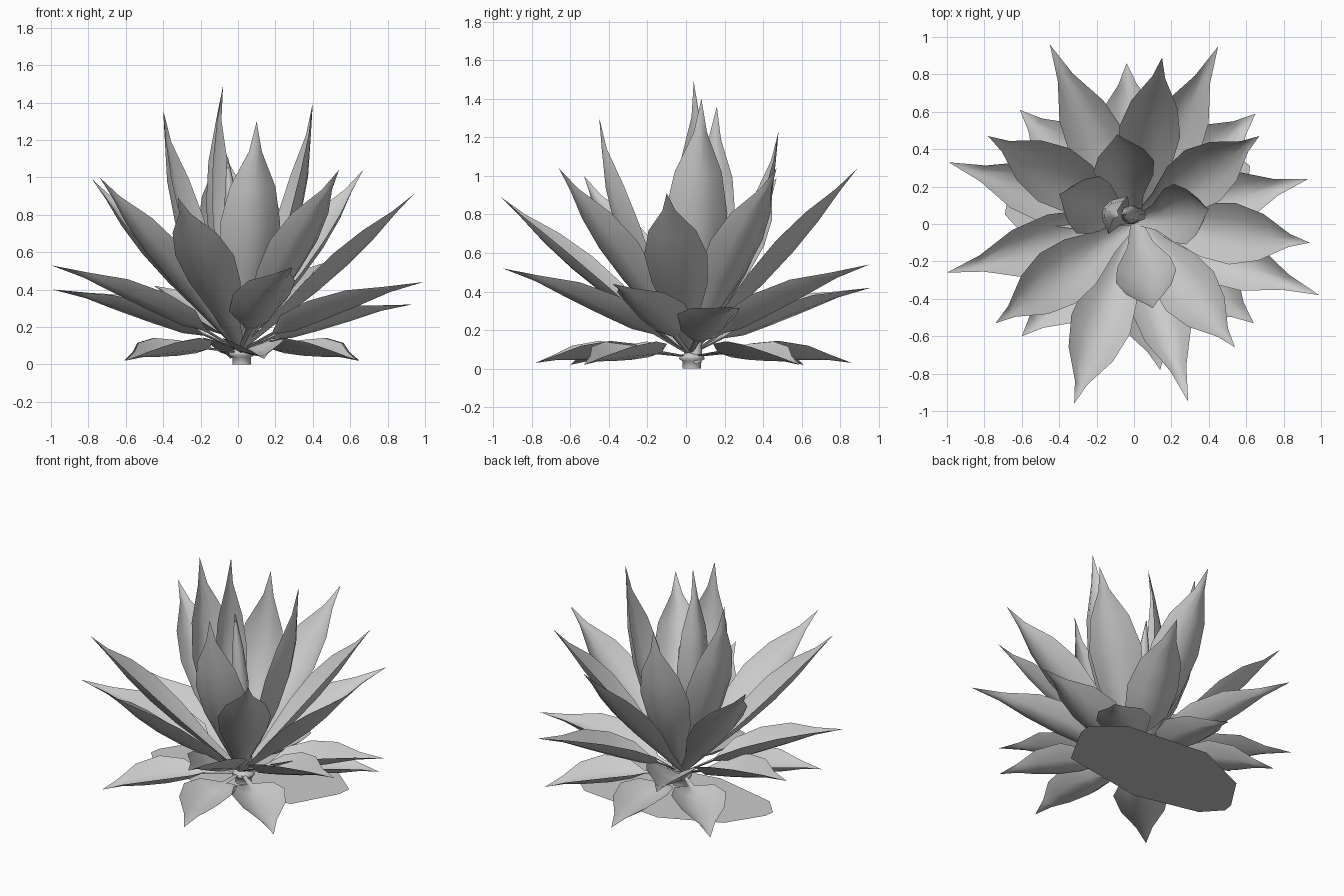
import bpy, bmesh, math
from mathutils import Vector

if "Cube" in bpy.data.objects:
    bpy.data.objects.remove(bpy.data.objects["Cube"])

grey = bpy.data.materials.new("plain_grey")
grey.diffuse_color = (0.6, 0.6, 0.6, 1)
grey.use_nodes = True
grey.node_tree.nodes["Principled BSDF"].inputs["Base Color"].default_value = grey.diffuse_color


def finish(bm, name, smooth=True):
    me = bpy.data.meshes.new(name)
    bm.normal_update()
    bm.to_mesh(me)
    bm.free()
    ob = bpy.data.objects.new(name, me)
    bpy.context.collection.objects.link(ob)
    me.materials.append(grey)
    for p in me.polygons:
        p.use_smooth = smooth
    return ob


# (position along leaf, full width) outlines
TALL = [(0, .05), (.2, .14), (.4, .29), (.57, .33), (.73, .25), (.88, .07), (1, 0)]
LOW = [(0, .02), (.19, .04), (.29, .27), (.45, .32), (.64, .26), (.82, .09), (1, 0)]
FALLEN = [(0, .02), (.26, .04), (.36, .25), (.52, .34), (.7, .27), (.85, .1), (1, 0)]


def leaf(name, tip, ctrl, outline, cup, width=1.0, base_z=.07):
    """Cupped leaf blade; ctrl = middle control point as (radius share, height)."""
    tip = Vector(tip)
    base = Vector((.01, .02, base_z))
    c = Vector((tip.x * ctrl[0], tip.y * ctrl[0], ctrl[1]))
    out = Vector((tip.x, tip.y, 0)).normalized()
    side = Vector((-out.y, out.x, 0))
    bm = bmesh.new()
    rows = []
    for t, w in outline:
        p = base * (1 - t) ** 2 + c * 2 * t * (1 - t) + tip * t * t
        d = ((c - base) * (1 - t) + (tip - c) * t).normalized()
        up = d.cross(side).normalized()          # inner / upper face
        w *= width
        if w == 0:
            rows.append([bm.verts.new(p)])
            continue
        rows.append([bm.verts.new(p + side * (s * w / 2) + up * (cup * w * (s * s - .4)))
                     for s in (-1, -.5, 0, .5, 1)])
    for a, b in zip(rows, rows[1:]):
        for i in range(4):
            if len(b) == 1:
                bm.faces.new((a[i], a[i + 1], b[0]))
            else:
                bm.faces.new((a[i], a[i + 1], b[i + 1], b[i]))
    return finish(bm, name)


# upright inner leaves
inner = [(.40, .08, 1.40), (-.40, .16, 1.36), (.10, -.45, 1.30), (-.09, .48, 1.23)]
for i, t in enumerate(inner):
    leaf(f"inner_leaf_{i}", t, (.85, .47 * t[2]), TALL, .28)

# spreading middle leaves
middle = [(.67, .47, 1.04), (.54, -.66, 1.04), (.15, .89, 1.04), (-.74, -.53, 1.0),
          (-.78, .47, .99), (.94, -.10, .91), (-.32, -.96, .89)]
for i, t in enumerate(middle):
    leaf(f"middle_leaf_{i}", t, (.55, .55 * t[2]), TALL, .26)

# low outer leaves
outer = [(-1.0, -.26, .53), (.29, -.95, .52), (.45, .95, .54), (.99, -.38, .44),
         (-.45, .96, .42), (.93, .24, .32), (-.99, .33, .40)]
for i, t in enumerate(outer):
    leaf(f"outer_leaf_{i}", t, (.5, .09 + .57 * t[2]), LOW, .33)

# withered leaves lying on the ground, edges curled up
ground = [(-.04, .86, .03), (-.61, .61, .02), (.65, .59, .02), (.64, -.53, .02),
          (.14, -.78, .03), (-.60, -.60, .02)]
for i, t in enumerate(ground):
    leaf(f"ground_leaf_{i}", t, (.55, .13), FALLEN, .28, 1.0, .06)

# furled central leaf and bud
leaf("central_leaf", (-.08, .04, 1.49), (2.8, .72), TALL, .4, .68)
bm = bmesh.new()
prev = None
for z, r in [(0, .03), (.4, .045), (.65, .05), (.85, .035), (1.08, .003)]:
    x = .04 - .09 * z
    ring = [bm.verts.new((x + r * math.cos(k * math.pi / 4), .05 + r * math.sin(k * math.pi / 4), z + .03))
            for k in range(8)]
    if prev:
        for k in range(8):
            bm.faces.new((prev[k], prev[(k + 1) % 8], ring[(k + 1) % 8], ring[k]))
    prev = ring
finish(bm, "central_bud")

# short stem with a flared collar
bm = bmesh.new()
prev = None
for z, r in [(0, .05), (.04, .05), (.05, .07), (.07, .065), (.085, .02)]:
    ring = [bm.verts.new((.02 + r * math.cos(k * math.pi / 5), .03 + r * math.sin(k * math.pi / 5), z))
            for k in range(10)]
    if prev:
        for k in range(10):
            bm.faces.new((prev[k], prev[(k + 1) % 10], ring[(k + 1) % 10], ring[k]))
    prev = ring
finish(bm, "stem")

# flat sheet under the plant
pts = [(.62, .31), (.44, .46), (-.15, .52), (-.53, .35), (-.68, .12), (-.69, .05),
       (-.58, -.07), (-.14, -.17), (.45, -.07), (.61, .22)]
bm = bmesh.new()
f = bm.faces.new([bm.verts.new((x, y, 0)) for x, y in reversed(pts)])
f.normal_flip()
finish(bm, "ground_sheet", False)
